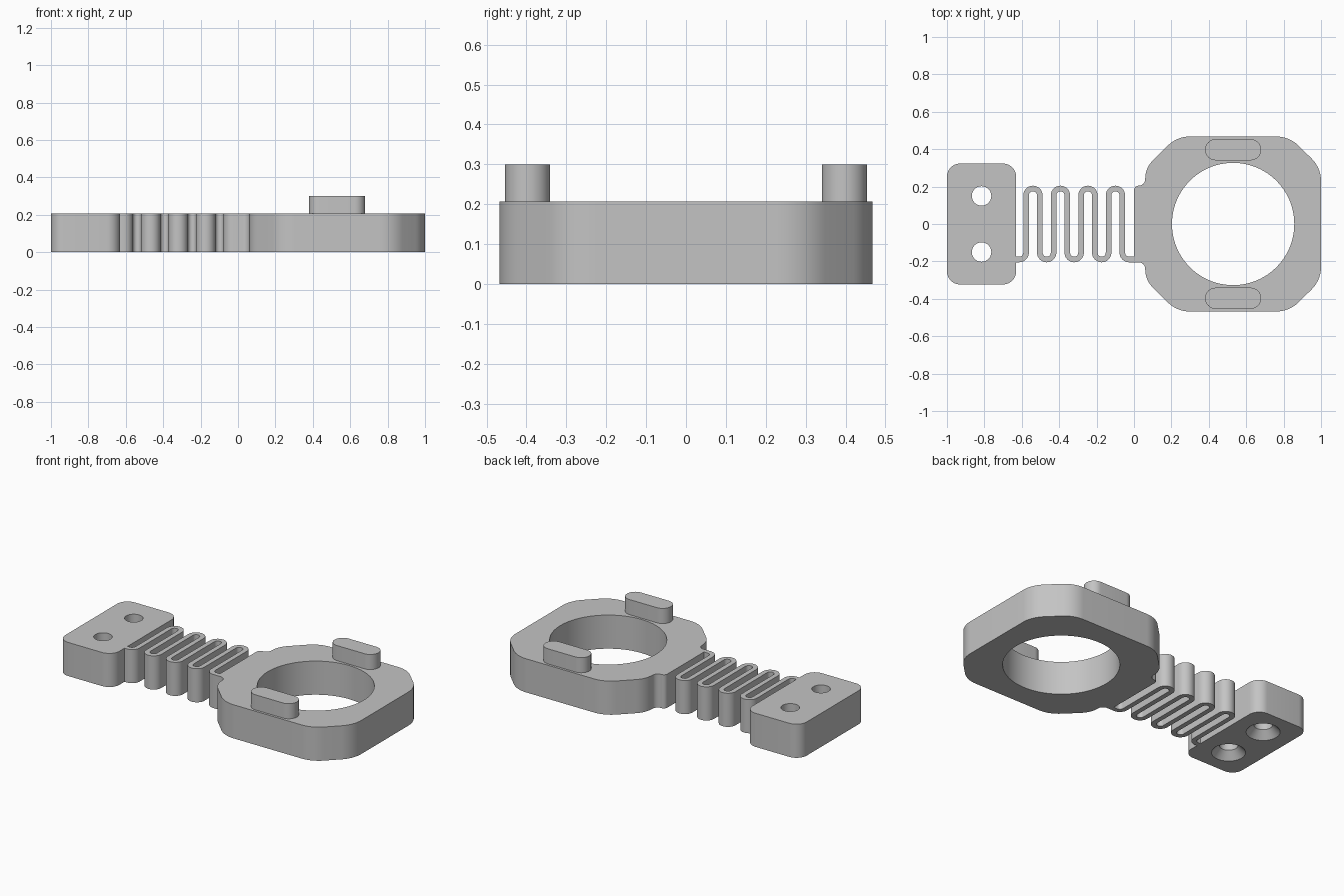
import bpy
import bmesh
from math import sin, cos, pi, tan
from mathutils import Vector

cube = bpy.data.objects.get("Cube")
if cube:
    bpy.data.objects.remove(cube, do_unlink=True)

H = 0.207  # body thickness

grey = bpy.data.materials.new("plain grey")
grey.use_nodes = True
grey.diffuse_color = (0.55, 0.55, 0.55, 1)
grey.node_tree.nodes["Principled BSDF"].inputs["Base Color"].default_value = grey.diffuse_color


def rounded(corners, steps=10):
    """Closed outline from (x, y, radius) corners, each replaced by an arc."""
    out = []
    for i, (x, y, r) in enumerate(corners):
        p = Vector((x, y))
        a = (Vector(corners[i - 1][:2]) - p).normalized()
        b = (Vector(corners[(i + 1) % len(corners)][:2]) - p).normalized()
        if r == 0:
            out.append(p)
            continue
        half = a.angle(b) / 2
        centre = p + (a + b).normalized() * (r / sin(half))
        start = p + a * (r / tan(half)) - centre
        end = p + b * (r / tan(half)) - centre
        sweep = pi - 2 * half
        for k in range(steps + 1):
            t = k / steps
            out.append(centre + (start * sin((1 - t) * sweep) + end * sin(t * sweep)) / sin(sweep))
    return out


def circle(cx, cy, r, n=64):
    return [Vector((cx + r * cos(2 * pi * k / n), cy + r * sin(2 * pi * k / n))) for k in range(n)]


def loft(name, rings):
    """Solid through a stack of (outline, z) rings with equal point counts."""
    bm = bmesh.new()
    loops = [[bm.verts.new((p.x, p.y, z)) for p in pts] for pts, z in rings]
    bm.faces.new(loops[0])
    bm.faces.new(loops[-1])
    n = len(loops[0])
    for lo, hi in zip(loops, loops[1:]):
        for i in range(n):
            j = (i + 1) % n
            bm.faces.new((lo[i], lo[j], hi[j], hi[i]))
    bmesh.ops.recalc_face_normals(bm, faces=bm.faces)
    mesh = bpy.data.meshes.new(name)
    bm.to_mesh(mesh)
    bm.free()
    mesh.materials.append(grey)
    obj = bpy.data.objects.new(name, mesh)
    bpy.context.collection.objects.link(obj)
    return obj


def activate(obj):
    bpy.ops.object.select_all(action='DESELECT')
    obj.select_set(True)
    bpy.context.view_layer.objects.active = obj


def finish(obj, cutters=()):
    """Cut the openings, then smooth the curved walls."""
    activate(obj)
    for cutter in cutters:
        mod = obj.modifiers.new("cut", 'BOOLEAN')
        mod.operation = 'DIFFERENCE'
        mod.solver = 'EXACT'
        mod.object = cutter
        bpy.ops.object.modifier_apply(modifier=mod.name)
        bpy.data.objects.remove(cutter, do_unlink=True)
    activate(obj)
    bpy.ops.object.shade_smooth_by_angle(angle=pi / 6)


# Mounting plate with two holes countersunk from below
plate = loft("mounting_plate", [(rounded(
    [(-1, -0.323, 0.07), (-0.63, -0.323, 0.07), (-0.63, 0.323, 0.07), (-1, 0.323, 0.07)]), z)
    for z in (0, H)])
holes = []
for y in (-0.15, 0.15):
    profile = [(0.105, -0.01), (0.052, 0.045), (0.052, H + 0.05)]
    holes.append(loft("screw_hole_cutter", [(circle(-0.815, y, r, 40), z) for r, z in profile]))
finish(plate, holes)

# Ring body: rounded octagon with a short neck towards the spring
outline = rounded([
    (0, -0.205, 0), (0.06, -0.205, 0.035), (0.06, -0.3, 0.14), (0.23, -0.468, 0.17),
    (0.83, -0.468, 0.17), (1, -0.3, 0.17), (1, 0.3, 0.17), (0.83, 0.468, 0.17),
    (0.23, 0.468, 0.17), (0.06, 0.3, 0.14), (0.06, 0.205, 0.035), (0, 0.205, 0.025)])
ring = loft("ring_body", [(outline, z) for z in (0, H)])
finish(ring, [loft("bore_cutter", [(circle(0.53, 0, 0.327, 96), z) for z in (-0.1, H + 0.1)])])

# Serpentine spring: constant-width strip along a path of legs and U-turns
LEGS, PITCH, WIDTH, ARC_Y = 8, 0.0735, 0.03, 0.153
R = PITCH / 2
first = -0.577
path = [(Vector((-0.63, -ARC_Y - R)), Vector((0, 1)))]


def add_turn(cx, side, a0, a1, steps):
    """Arc points with left-hand normals; side is +1 for top turns, -1 for bottom."""
    for k in range(steps + 1):
        a = a0 + (a1 - a0) * k / steps
        n = Vector((cos(a), sin(a)))
        path.append((Vector((cx, side * ARC_Y)) + n * R, n * side))


add_turn(first - R, -1, -pi / 2, 0, 8)
for i in range(LEGS - 1):
    cx = first + (i + 0.5) * PITCH
    if i % 2 == 0:
        add_turn(cx, 1, pi, 0, 16)
    else:
        add_turn(cx, -1, pi, 2 * pi, 16)
add_turn(first + (LEGS - 0.5) * PITCH, -1, pi, 1.5 * pi, 8)
path.append((Vector((0, -ARC_Y - R)), Vector((0, 1))))
strip = [p + n * WIDTH / 2 for p, n in path] + [p - n * WIDTH / 2 for p, n in reversed(path)]
finish(loft("serpentine_spring", [(strip, z) for z in (0, H)]))

# Round-ended tabs standing on the ring
for name, y in (("front_tab", -0.397), ("back_tab", 0.397)):
    w, r = 0.0565, 0.0564
    tab = rounded([(0.38, y - w, r), (0.68, y - w, r), (0.68, y + w, r), (0.38, y + w, r)])
    finish(loft(name, [(tab, z) for z in (H, 0.3)]))
